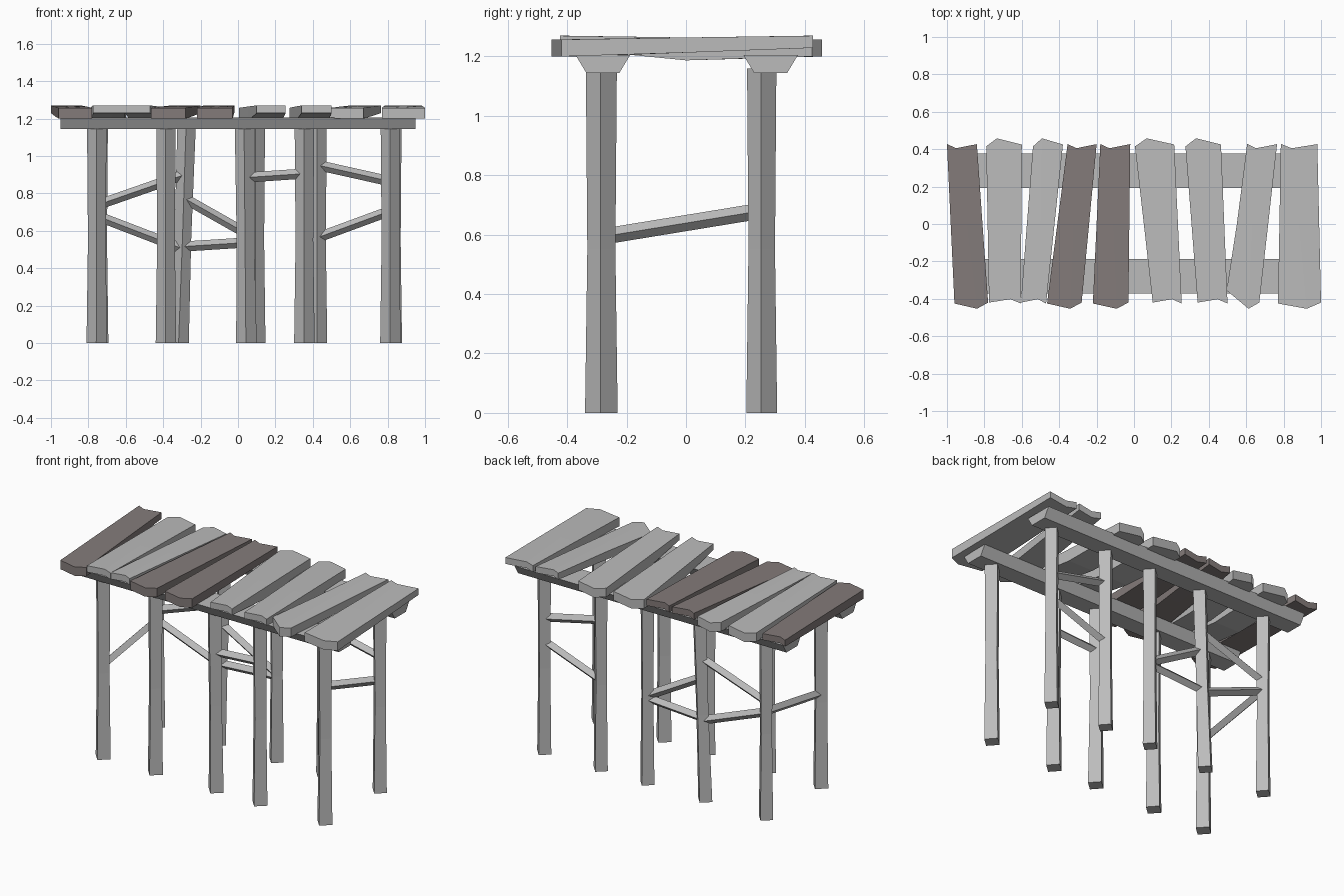
import bpy, bmesh, math
from mathutils import Vector

if "Cube" in bpy.data.objects:
    bpy.data.objects.remove(bpy.data.objects["Cube"], do_unlink=True)


def material(name, color):
    m = bpy.data.materials.new(name)
    m.use_nodes = True
    m.diffuse_color = color
    m.node_tree.nodes["Principled BSDF"].inputs["Base Color"].default_value = color
    return m


weathered = material("weathered grey wood", (0.5, 0.5, 0.5, 1))
dark = material("dark brown wood", (0.23, 0.2, 0.195, 1))


def finish(name, bm, mat):
    bmesh.ops.recalc_face_normals(bm, faces=bm.faces)
    mesh = bpy.data.meshes.new(name)
    bm.to_mesh(mesh)
    bm.free()
    mesh.materials.append(mat)
    obj = bpy.data.objects.new(name, mesh)
    bpy.context.collection.objects.link(obj)
    return obj


def loft(name, rings, mat):
    """Skin a closed solid through rings of equal point count."""
    bm = bmesh.new()
    loops = [[bm.verts.new(p) for p in ring] for ring in rings]
    n = len(loops[0])
    for a, b in zip(loops, loops[1:]):
        for i in range(n):
            j = (i + 1) % n
            bm.faces.new((a[i], a[j], b[j], b[i]))
    bm.faces.new(loops[0])
    bm.faces.new(loops[-1])
    return finish(name, bm, mat)


# Posts: four-sided, turned corner-on, slightly waisted
def post(name, x_low, x_high, y, size):
    rings = []
    for z, t, scale in ((0, 0, 1), (0.55, 0.5, 0.86), (1.16, 1, 0.95)):
        x = x_low + (x_high - x_low) * t
        r = size * scale
        rings.append([(x + r * math.cos(a), y + r * math.sin(a), z)
                      for a in (math.radians(42 + 90 * k + 45) for k in range(4))])
    loft(name, rings, weathered)


front_posts = [(-0.755, -0.755), (-0.385, -0.385), (0.045, 0.035),
               (0.355, 0.355), (0.815, 0.815)]
back_posts = [(-0.745, -0.745), (-0.315, -0.275), (0.095, 0.095),
              (0.425, 0.425), (0.825, 0.825)]
for i, (low, high) in enumerate(front_posts):
    post(f"front_post_{i + 1}", low, high, -0.285, 0.055)
for i, (low, high) in enumerate(back_posts):
    post(f"back_post_{i + 1}", low, high, 0.255, 0.052)

# Long beams with a wider top
for name, y in (("front_beam", -0.28), ("back_beam", 0.285)):
    section = [(-0.056, 1.145), (0.056, 1.145), (0.092, 1.205), (-0.092, 1.205)]
    loft(name, [[(x, y + dy, z) for dy, z in section] for x in (-0.95, 0.95)],
         weathered)


# Thin braces between posts, set edge-up
def brace(name, start, end, r=0.027):
    start, end = Vector(start), Vector(end)
    along = (end - start).normalized()
    side = along.cross(Vector((0, 0, 1))).normalized()
    up = side.cross(along)
    offsets = (side * r, up * r, -side * r, -up * r)
    loft(name, [[p + o for o in offsets] for p in (start, end)], weathered)


back_braces = [
    (-0.73, 0.745, -0.3, 0.895), (-0.73, 0.67, -0.3, 0.505),
    (-0.29, 0.775, 0.09, 0.56), (-0.3, 0.515, 0.09, 0.54),
    (0.43, 0.95, 0.81, 0.865), (0.43, 0.565, 0.81, 0.705)]
for i, (xa, za, xb, zb) in enumerate(back_braces):
    brace(f"back_brace_{i + 1}", (xa, 0.25, za), (xb, 0.25, zb))
brace("front_brace", (0.05, -0.285, 0.885), (0.35, -0.285, 0.905))
brace("side_brace", (-0.75, -0.27, 0.595), (-0.745, 0.25, 0.68))


# Deck planks: one thick pointed end, one thin notched end
def plank(name, front, back, flipped, mat, corner=0):
    def station(xs, ys, frac, low, high):
        cols = (xs[0], xs[0] + (xs[1] - xs[0]) * frac, xs[1])
        bottom = [(x, y, low) for x, y in zip(cols, ys)]
        top = [(x, y, high) for x, y in zip(cols, ys)]
        return bottom + top[::-1]

    thick, thin = (1.2, 1.257), (1.229, 1.27)
    middle = [(a + b) / 2 for a, b in zip(front, back)]
    if flipped:
        front_y, back_y = (-0.42, -0.402, -0.425), (0.415, 0.458, 0.425)
        ends, sag = (thin, thick), 1.187
    else:
        front_y, back_y = (-0.425 + corner, -0.453, -0.42), (0.428, 0.405, 0.427)
        ends, sag = (thick, thin), 1.213
    loft(name, [station(front, front_y, 0.67, *ends[0]),
                station(middle, (0, 0, 0), 0.5, sag, 1.264),
                station(back, back_y, 0.3, *ends[1])], mat)


# Front x range, back x range, flipped end for end, wood
planks = [
    ((-0.96, -0.78), (-1.0, -0.84), False, dark),
    ((-0.775, -0.605), (-0.79, -0.6), True, weathered),
    ((-0.605, -0.47), (-0.54, -0.38), True, weathered),
    ((-0.465, -0.28), (-0.355, -0.2), False, dark),
    ((-0.22, -0.03), (-0.18, -0.02), False, dark),
    ((0.1, 0.255), (0.005, 0.215), True, weathered),
    ((0.34, 0.5), (0.275, 0.465), True, weathered),
    ((0.495, 0.67), (0.605, 0.765), False, weathered),
    ((0.77, 1.0), (0.785, 0.98), False, weathered)]
for i, (front, back, flipped, mat) in enumerate(planks):
    plank(f"plank_{i + 1}", front, back, flipped, mat, 0.07 if i == 7 else 0)
